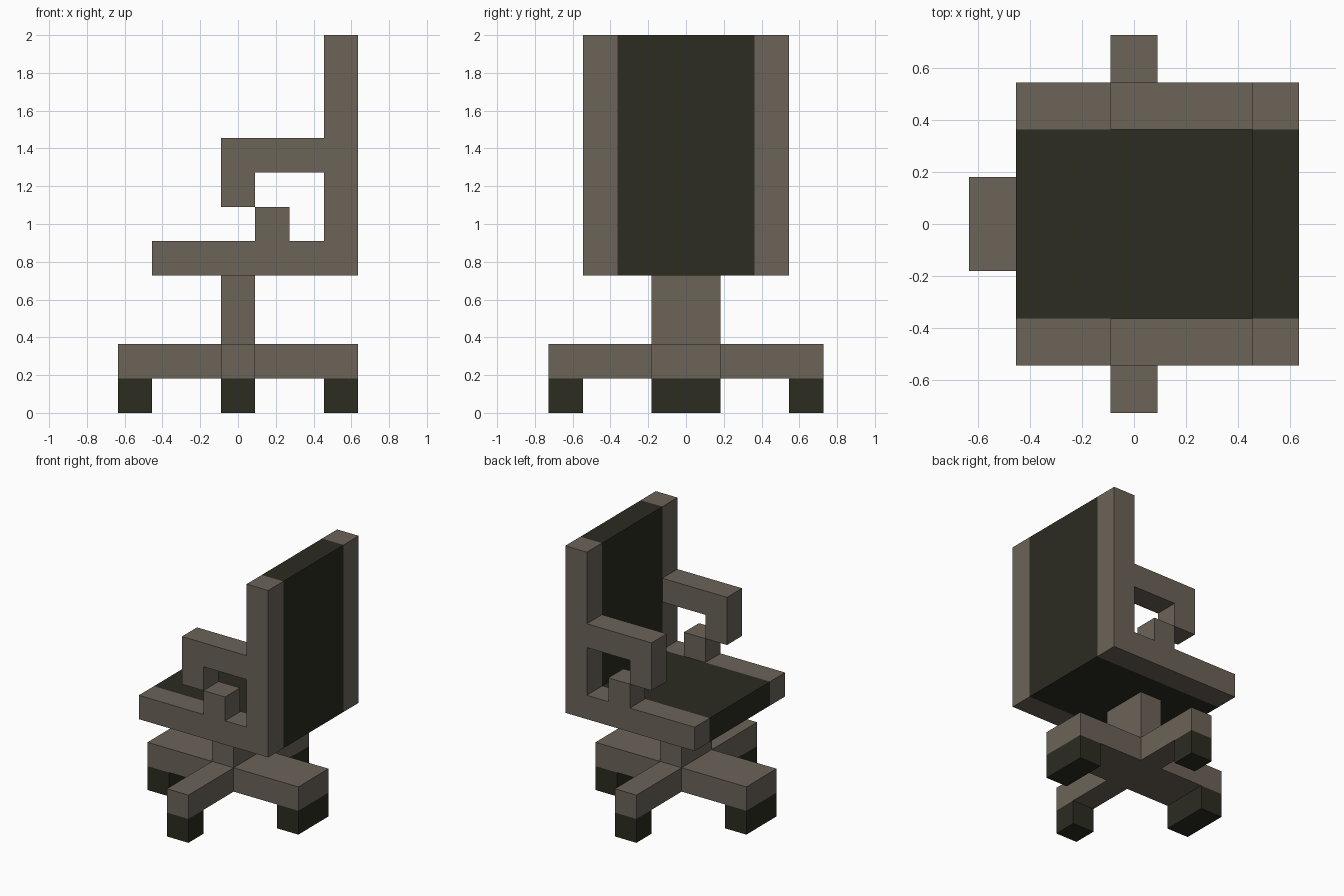
import bpy
import bmesh
from mathutils import Vector

U = 2 / 11  # one block of the model

cube = bpy.data.objects.get("Cube")
if cube:
    bpy.data.objects.remove(cube, do_unlink=True)


def make_material(name, rgb):
    mat = bpy.data.materials.new(name)
    mat.use_nodes = True
    mat.diffuse_color = (*rgb, 1)
    mat.node_tree.nodes["Principled BSDF"].inputs["Base Color"].default_value = (*rgb, 1)
    return mat


FRAME = make_material("warm grey frame", (0.147, 0.125, 0.098))
DARK = make_material("dark olive padding", (0.025, 0.025, 0.0152))


def extrude_profile(name, points, axis, low, high, mat):
    """Extrude a flat outline along y (points are x, z) or z (points are x, y)."""
    bm = bmesh.new()
    if axis == "y":
        coords = [Vector((a, low, b)) for a, b in points]
        step = Vector((0, high - low, 0))
    else:
        coords = [Vector((a, b, low)) for a, b in points]
        step = Vector((0, 0, high - low))
    face = bm.faces.new([bm.verts.new(c * U) for c in coords])
    result = bmesh.ops.extrude_face_region(bm, geom=[face], use_keep_orig=True)
    verts = [v for v in result["geom"] if isinstance(v, bmesh.types.BMVert)]
    bmesh.ops.translate(bm, vec=step * U, verts=verts)
    bmesh.ops.recalc_face_normals(bm, faces=bm.faces)
    mesh = bpy.data.meshes.new(name)
    bm.to_mesh(mesh)
    bm.free()
    mesh.materials.append(mat)
    obj = bpy.data.objects.new(name, mesh)
    bpy.context.collection.objects.link(obj)
    return obj


def box(name, x, y, z, mat):
    outline = [(x[0], y[0]), (x[1], y[0]), (x[1], y[1]), (x[0], y[1])]
    return extrude_profile(name, outline, "z", z[0], z[1], mat)


# Cross-shaped base, its four feet and the post
cross = [(-3.5, -1), (-0.5, -1), (-0.5, -4), (0.5, -4), (0.5, -1), (3.5, -1),
         (3.5, 1), (0.5, 1), (0.5, 4), (-0.5, 4), (-0.5, 1), (-3.5, 1)]
extrude_profile("base_cross", cross, "z", 1, 2, FRAME)
for side, s in (("left", 1), ("right", -1)):
    box(f"{side}_foot", sorted((2.5 * s, 3.5 * s)), (-1, 1), (0, 1), DARK)
for side, s in (("back", 1), ("front", -1)):
    box(f"{side}_foot", (-0.5, 0.5), sorted((3 * s, 4 * s)), (0, 1), DARK)
box("post", (-0.5, 0.5), (-1, 1), (2, 4), FRAME)

# Padded seat and backrest in one L-shaped piece
padding = [(-2.5, 4), (3.5, 4), (3.5, 11), (2.5, 11), (2.5, 5), (-2.5, 5)]
extrude_profile("seat_and_backrest", padding, "y", -2, 2, DARK)

# Side frames with hooked armrests, and the small blocks under them
side_frame = [(-2.5, 4), (3.5, 4), (3.5, 11), (2.5, 11), (2.5, 8), (-0.5, 8),
              (-0.5, 6), (0.5, 6), (0.5, 7), (2.5, 7), (2.5, 5), (-2.5, 5)]
for side, s in (("back", 1), ("front", -1)):
    y = sorted((2 * s, 3 * s))
    extrude_profile(f"{side}_side_frame", side_frame, "y", y[0], y[1], FRAME)
    box(f"{side}_armrest_block", (0.5, 1.5), y, (5, 6), FRAME)
